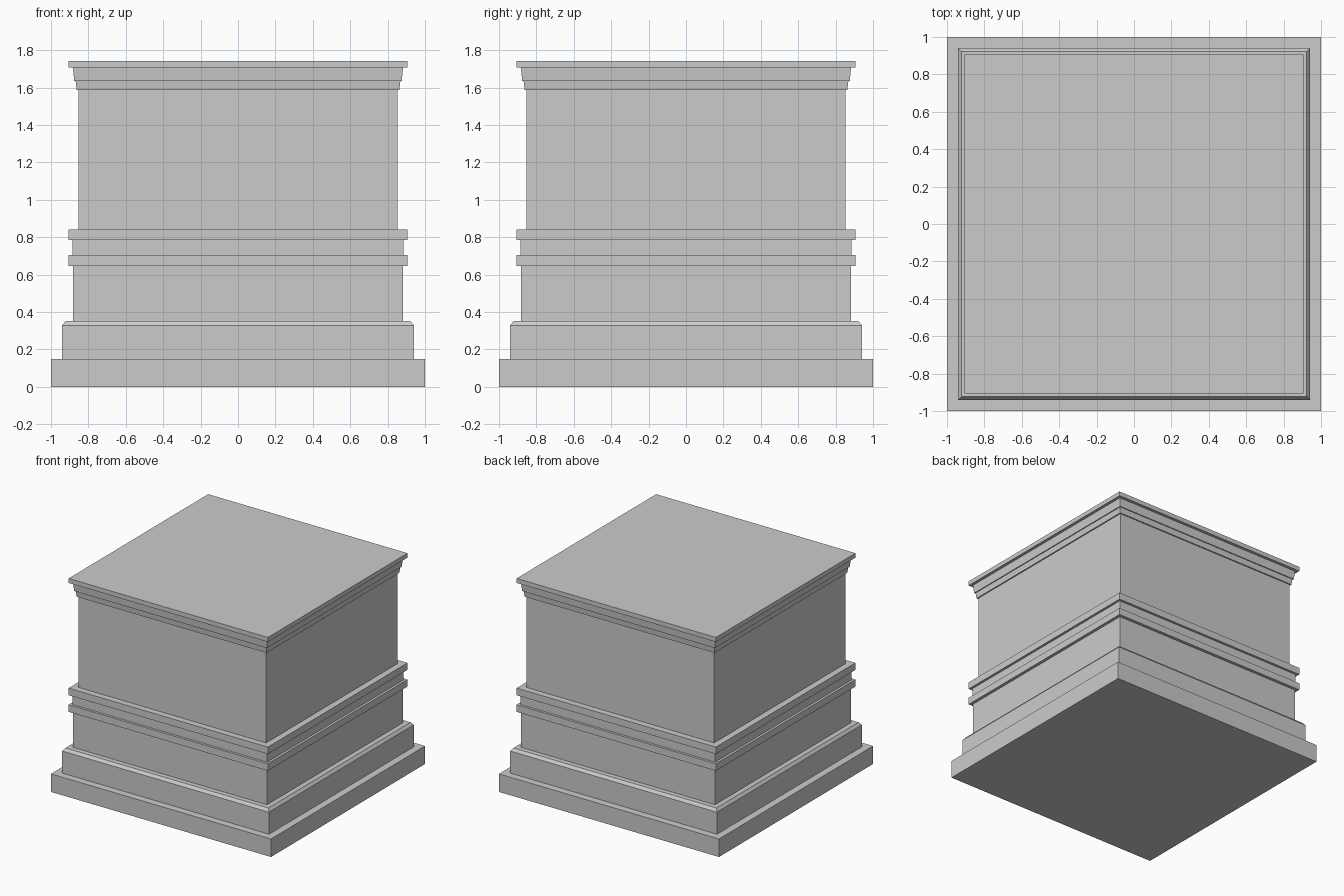
import bpy
import bmesh

if "Cube" in bpy.data.objects:
    bpy.data.objects.remove(bpy.data.objects["Cube"])

# Moulding profile from bottom to top: (half width, height)
PROFILE = [
    (1.0, 0.0), (1.0, 0.148),          # plinth
    (0.94, 0.148), (0.94, 0.329),      # base block
    (0.922, 0.352),                    # base chamfer
    (0.881, 0.352), (0.881, 0.647),    # lower die
    (0.906, 0.647), (0.906, 0.705),    # lower band
    (0.886, 0.705), (0.886, 0.784),    # recess between bands
    (0.906, 0.784), (0.906, 0.842),    # upper band
    (0.853, 0.842), (0.853, 1.588),    # upper die
    (0.863, 1.588), (0.868, 1.636),    # cornice lower step
    (0.876, 1.636), (0.882, 1.706),    # cornice upper step
    (0.906, 1.706), (0.906, 1.743),    # cap slab
]
CORNERS = [(-1, -1), (1, -1), (1, 1), (-1, 1)]


def square_loft(name, profile):
    """Loft square rings through a profile and cap both ends."""
    bm = bmesh.new()
    rings = [[bm.verts.new((x * r, y * r, z)) for x, y in CORNERS]
             for r, z in profile]
    for low, high in zip(rings, rings[1:]):
        for i in range(4):
            j = (i + 1) % 4
            bm.faces.new((low[i], low[j], high[j], high[i]))
    bm.faces.new(rings[0][::-1])
    bm.faces.new(rings[-1])
    bmesh.ops.recalc_face_normals(bm, faces=bm.faces)
    mesh = bpy.data.meshes.new(name)
    bm.to_mesh(mesh)
    bm.free()
    obj = bpy.data.objects.new(name, mesh)
    bpy.context.collection.objects.link(obj)
    return obj


# Square pedestal as one closed solid
square_loft("pedestal", PROFILE)
